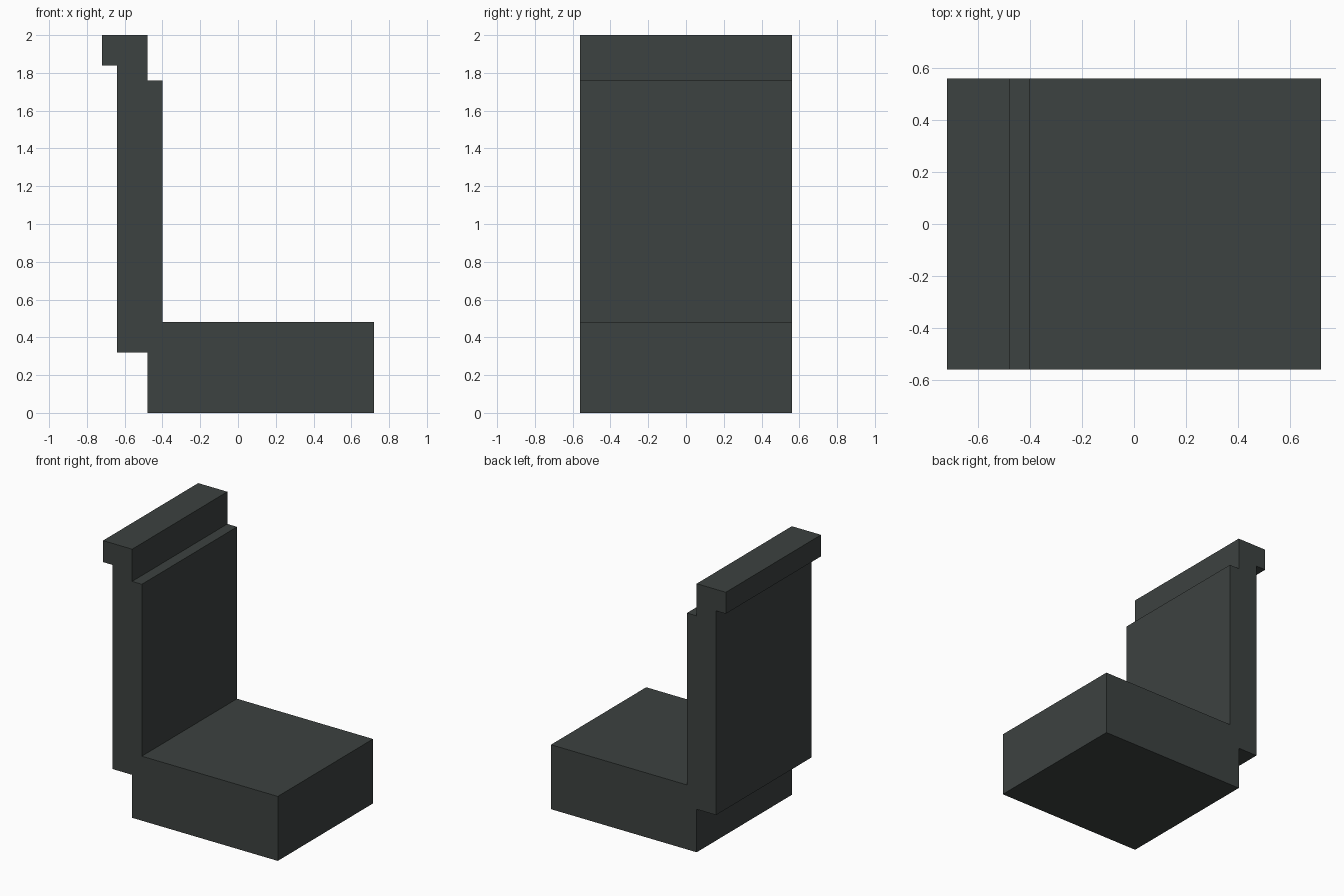
import bpy
import bmesh

if "Cube" in bpy.data.objects:
    bpy.data.objects.remove(bpy.data.objects["Cube"])

HALF_WIDTH = 0.56

# Single dark upholstery colour
dark_grey = bpy.data.materials.new("dark_grey")
dark_grey.diffuse_color = (0.046, 0.054, 0.052, 1.0)
dark_grey.use_nodes = True
dark_grey.node_tree.nodes["Principled BSDF"].inputs["Base Color"].default_value = dark_grey.diffuse_color

# Side outline (x, z): base cushion, backrest, headrest
outline = [
    (-0.48, 0.00), (0.72, 0.00), (0.72, 0.48), (-0.40, 0.48),
    (-0.40, 1.76), (-0.48, 1.76), (-0.48, 2.00), (-0.72, 2.00),
    (-0.72, 1.84), (-0.64, 1.84), (-0.64, 0.32), (-0.48, 0.32),
]

# Seat: outline extruded across the full width
bm = bmesh.new()
side = bm.faces.new([bm.verts.new((x, -HALF_WIDTH, z)) for x, z in outline])
extruded = bmesh.ops.extrude_face_region(bm, geom=[side], use_keep_orig=True)
moved = [v for v in extruded["geom"] if isinstance(v, bmesh.types.BMVert)]
bmesh.ops.translate(bm, vec=(0, 2 * HALF_WIDTH, 0), verts=moved)
bmesh.ops.recalc_face_normals(bm, faces=bm.faces[:])

mesh = bpy.data.meshes.new("seat")
bm.to_mesh(mesh)
bm.free()
mesh.materials.append(dark_grey)
seat = bpy.data.objects.new("seat", mesh)
bpy.context.collection.objects.link(seat)
